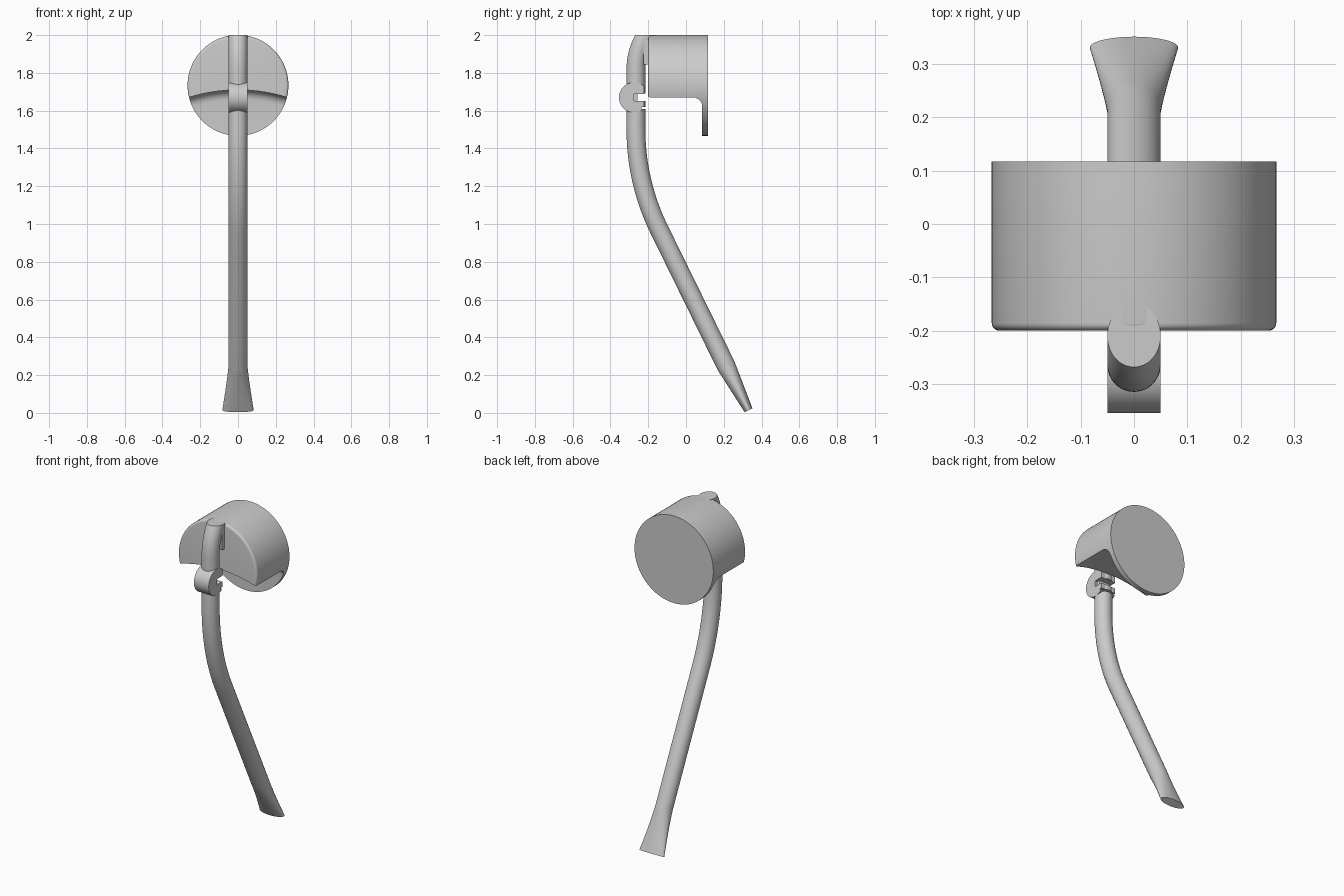
import bpy, bmesh
from math import sin, cos, pi, radians
from mathutils import Vector

cube = bpy.data.objects.get("Cube")
if cube:
    bpy.data.objects.remove(cube)

grey = bpy.data.materials.new("plain grey")
grey.use_nodes = True
colour = (0.6, 0.6, 0.6, 1)
grey.diffuse_color = colour
grey.node_tree.nodes["Principled BSDF"].inputs["Base Color"].default_value = colour


def finish(name, bm, helper=False):
    bmesh.ops.recalc_face_normals(bm, faces=bm.faces[:])
    mesh = bpy.data.meshes.new(name)
    bm.to_mesh(mesh)
    bm.free()
    ob = bpy.data.objects.new(name, mesh)
    bpy.context.collection.objects.link(ob)
    mesh.materials.append(grey)
    ob.hide_render = helper
    ob.hide_viewport = helper
    return ob


def loft(rings):
    """Skin a list of equal-length vertex rings and cap both ends."""
    bm = bmesh.new()
    rows = [[bm.verts.new(p) for p in ring] for ring in rings]
    n = len(rows[0])
    for a, b in zip(rows, rows[1:]):
        for i in range(n):
            j = (i + 1) % n
            bm.faces.new((a[i], a[j], b[j], b[i]))
    bm.faces.new(rows[0])
    bm.faces.new(rows[-1])
    return bm


def turned(profile, centre_z, n):
    """Turn (radius, y) points around an axis along y."""
    return loft([[(r * cos(2 * pi * i / n), y, centre_z + r * sin(2 * pi * i / n))
                  for i in range(n)] for r, y in profile])


def tube_ring(y, z, tilt, wide=0.05, thick=0.05, n=48):
    across = Vector((0, cos(tilt), sin(tilt)))
    return [Vector((0, y, z)) + Vector((wide * cos(t), 0, 0)) + across * (thick * sin(t))
            for t in (2 * pi * i / n for i in range(n))]


def clip(bm, point, normal):
    """Cut away everything beyond a plane and cap the hole."""
    cut = bmesh.ops.bisect_plane(bm, geom=bm.verts[:] + bm.edges[:] + bm.faces[:],
                                 plane_co=point, plane_no=normal, clear_outer=True)
    edges = [e for e in cut["geom_cut"] if isinstance(e, bmesh.types.BMEdge)]
    bmesh.ops.holes_fill(bm, edges=edges)


def box(name, lo, hi, helper=False):
    bm = bmesh.new()
    bmesh.ops.create_cube(bm, size=1)
    for v in bm.verts:
        v.co = [(a + b) / 2 + c * (b - a) for a, b, c in zip(lo, hi, v.co)]
    return finish(name, bm, helper)


def subtract(ob, cutter):
    mod = ob.modifiers.new("cut", 'BOOLEAN')
    mod.operation = 'DIFFERENCE'
    mod.solver = 'EXACT'
    mod.object = cutter


# Round head with a softened front rim
steps = [radians(a) for a in range(0, 91, 15)]
soft = 0.014
rim = [(0.267 - soft + soft * sin(a), -0.2 + soft - soft * cos(a)) for a in steps]
head = finish("round_head", turned(rim + [(0.267, 0.117)], 1.734, 128))

# Arched undercut that leaves a thin back plate
arch, fillet, plate = 0.865, 0.05, 0.086
edge = [(arch - fillet + fillet * cos(a), plate - fillet + fillet * sin(a)) for a in steps]
subtract(head, finish("undercut_cutter", turned([(arch, -0.5)] + edge, 0.845, 360), True))

# Upper arm curving back into the head
stem_y = -0.265
bend = 0.322
rings = [tube_ring(stem_y, 1.69, 0), tube_ring(stem_y, 1.75, 0)]
for i in range(17):
    a = radians(48) * i / 16
    rings.append(tube_ring(stem_y + bend * (1 - cos(a)), 1.82 + bend * sin(a), -a))
bm = loft(rings)
clip(bm, (0, 0, 2), (0, 0, 1))
clip(bm, (0, -0.1, 0), (0, 1, 0))
upper_arm = finish("upper_arm", bm)
arm_web = box("arm_web", (-0.05, -0.225, 1.845), (0.05, -0.19, 1.995))

# Long handle: straight, bent, straight, then flared to a flat tip
lean = radians(27)
rings = [tube_ring(stem_y, 1.65, 0)]
for i in range(25):
    a = lean * i / 24
    rings.append(tube_ring(stem_y + 1.2 * (1 - cos(a)), 1.5 - 1.2 * sin(a), a))
start, end = Vector((0.212, 0.25)), Vector((0.331, 0.014))
rings.append(tube_ring(*start, lean))
for i in range(1, 9):
    t = i / 8
    y, z = start.lerp(end, t)
    rings.append(tube_ring(y, z, lean, 0.05 + 0.033 * t ** 1.15, 0.05 - 0.027 * t))
handle = finish("long_handle", loft(rings))

# Hinge drum across the joint, flattened at the back
n = 64
bm = loft([[(x, -0.275 + 0.08 * cos(2 * pi * i / n), 1.67 + 0.08 * sin(2 * pi * i / n))
            for i in range(n)] for x in (-0.05, 0.05)])
clip(bm, (0, -0.222, 0), (0, 1, 0))
hinge = finish("hinge_drum", bm)

# Slot and groove at the back of the hinge
slot = box("slot_cutter", (-0.2, -0.256, 1.652), (0.2, -0.1, 1.688), True)
groove = box("groove_cutter", (-0.2, -0.235, 1.608), (0.2, -0.1, 1.62), True)
for part in (hinge, handle):
    subtract(part, slot)
    subtract(part, groove)
subtract(upper_arm, slot)

# Shallow recesses on the hinge cheeks
for side in (-1, 1):
    lo, hi = sorted((side * 0.035, side * 0.1))
    subtract(hinge, box("cheek_cutter", (lo, -0.276, 1.652), (hi, -0.25, 1.688), True))

# Smooth shading with crisp edges
for ob in bpy.context.selected_objects:
    ob.select_set(False)
for ob in (head, upper_arm, handle, hinge):
    bpy.context.view_layer.objects.active = ob
    ob.select_set(True)
    for mod in list(ob.modifiers):
        bpy.ops.object.modifier_apply(modifier=mod.name)
bpy.ops.object.shade_smooth_by_angle(angle=radians(32))
